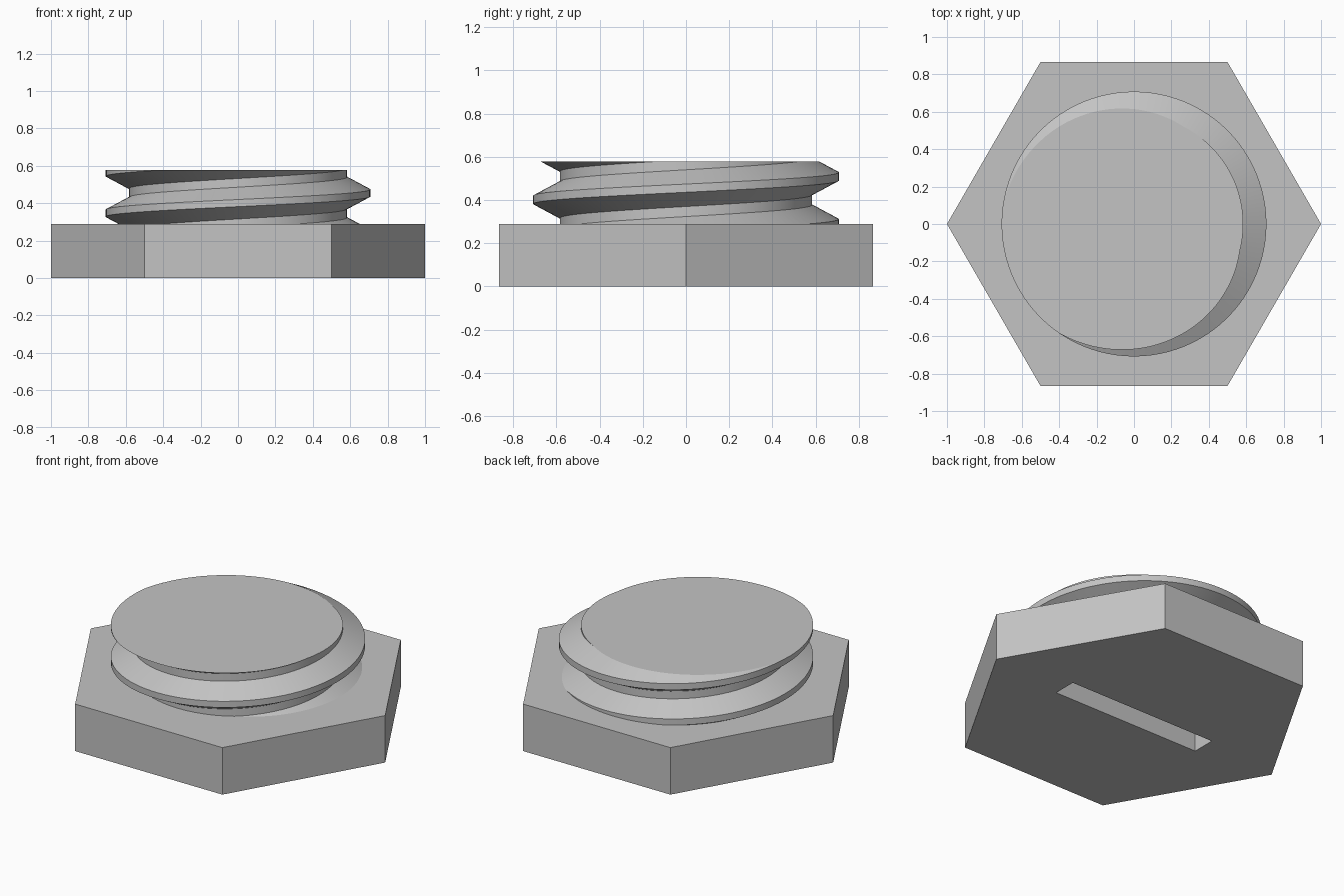
import bpy, bmesh, math

cube = bpy.data.objects.get("Cube")
if cube:
    bpy.data.objects.remove(cube, do_unlink=True)

HEAD_H, TOP = 0.2887, 0.5774
R_CREST, R_ROOT = 0.708, 0.584
PITCH, CREST, FLANK = 0.2165, 0.038, 0.066
STEPS, TURNS = 96, 5

steel = bpy.data.materials.new("grey_metal")
steel.use_nodes = True
colour = (0.55, 0.55, 0.55, 1)
steel.diffuse_color = colour
steel.node_tree.nodes["Principled BSDF"].inputs["Base Color"].default_value = colour


def make_object(name, bm):
    bmesh.ops.recalc_face_normals(bm, faces=bm.faces)
    mesh = bpy.data.meshes.new(name)
    bm.to_mesh(mesh)
    bm.free()
    mesh.materials.append(steel)
    obj = bpy.data.objects.new(name, mesh)
    bpy.context.collection.objects.link(obj)
    return obj


# Hexagonal head, corners on the x axis
def hex_head():
    bm = bmesh.new()
    corners = [bm.verts.new((math.cos(math.pi * k / 3), math.sin(math.pi * k / 3), 0))
               for k in range(6)]
    base = bm.faces.new(corners)
    side = bmesh.ops.extrude_face_region(bm, geom=[base], use_keep_orig=True)
    bmesh.ops.translate(bm, vec=(0, 0, HEAD_H),
                        verts=[g for g in side["geom"] if isinstance(g, bmesh.types.BMVert)])
    return make_object("hex_plug", bm)


# Right-handed helical thread, trimmed flat at both ends
def thread():
    bm = bmesh.new()
    half = CREST / 2
    profile = [(R_CREST, -half), (R_CREST, half),
               (R_ROOT, half + FLANK), (R_ROOT, PITCH - half - FLANK)]
    start = 0.4545 - 2 * PITCH
    columns = []
    for i in range(STEPS):
        a = math.tau * i / STEPS
        columns.append([
            bm.verts.new((r * math.cos(a), r * math.sin(a),
                          start + PITCH * (t + i / STEPS) + dz))
            for t in range(TURNS) for r, dz in profile])
    # The last column joins the first one a full turn higher
    for i in range(STEPS):
        here = columns[i]
        ahead = columns[i + 1] if i + 1 < STEPS else columns[0][len(profile):]
        for j in range(len(ahead) - 1):
            bm.faces.new((here[j], ahead[j], ahead[j + 1], here[j + 1]))
    for z, up in ((TOP, 1), (HEAD_H - 0.04, -1)):
        bmesh.ops.bisect_plane(bm, geom=bm.verts[:] + bm.edges[:] + bm.faces[:],
                               dist=1e-6, plane_co=(0, 0, z), plane_no=(0, 0, up),
                               clear_outer=True)
        rim = [e for e in bm.edges if e.is_boundary
               and all(abs(v.co.z - z) < 1e-4 for v in e.verts)]
        bmesh.ops.holes_fill(bm, edges=rim, sides=0)
    return make_object("thread", bm)


# Screwdriver slot cutter for the underside
def slot():
    bm = bmesh.new()
    bmesh.ops.create_cube(bm, size=1)
    bmesh.ops.scale(bm, vec=(1.01, 0.144, 0.288), verts=bm.verts)
    return make_object("slot_cutter", bm)


def combine(target, tool, operation):
    tool.hide_render = True
    mod = target.modifiers.new(operation.lower(), 'BOOLEAN')
    mod.operation, mod.solver, mod.object = operation, 'EXACT', tool
    bpy.context.view_layer.objects.active = target
    bpy.ops.object.modifier_apply(modifier=mod.name)
    bpy.data.objects.remove(tool, do_unlink=True)


plug = hex_head()
combine(plug, slot(), 'DIFFERENCE')
combine(plug, thread(), 'UNION')

# Smooth round surfaces with crisp thread edges
bpy.ops.object.select_all(action='DESELECT')
plug.select_set(True)
bpy.context.view_layer.objects.active = plug
bpy.ops.object.shade_smooth_by_angle(angle=math.radians(20))
